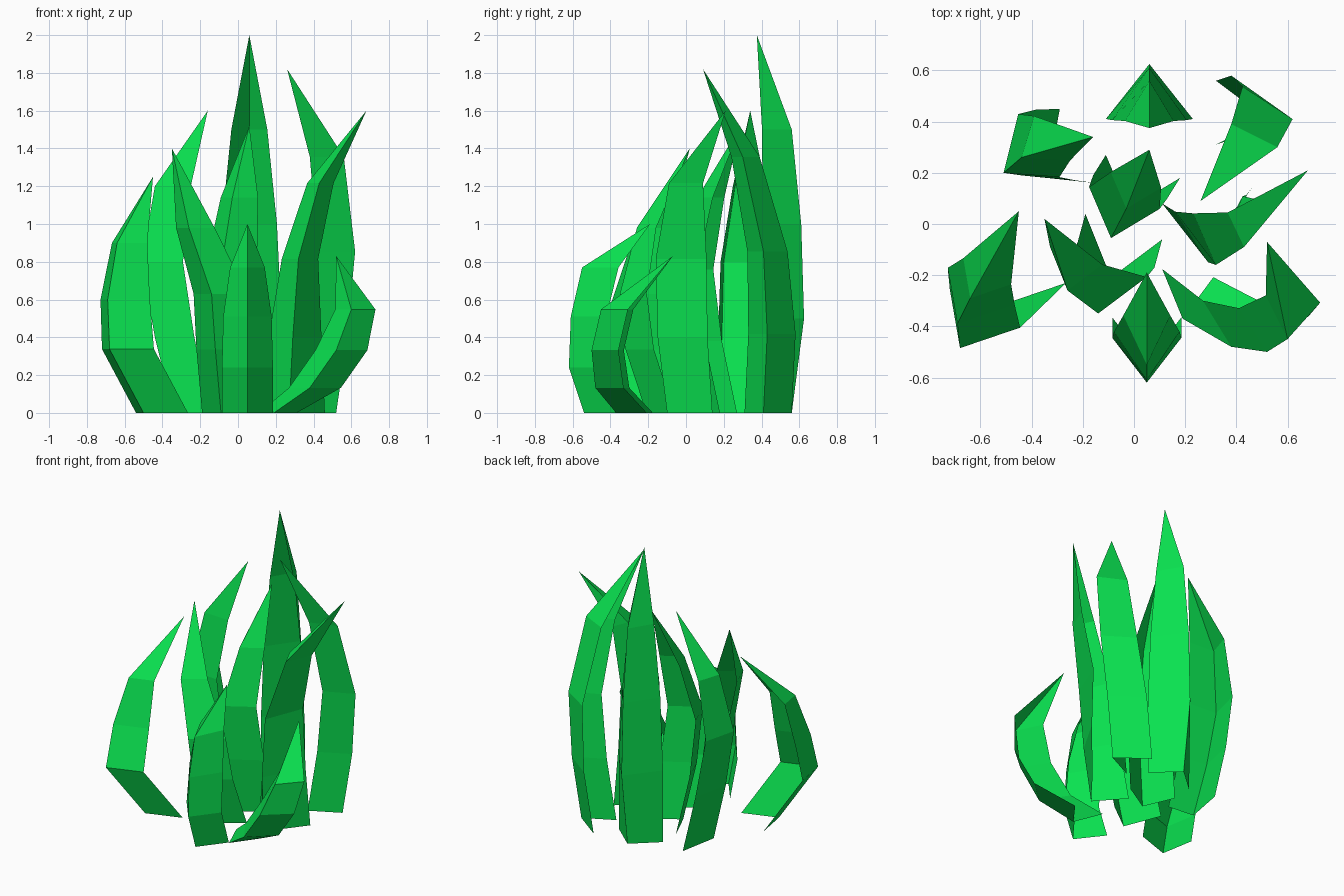
import bpy

leaf = bpy.data.materials.new("leaf_green")
leaf.diffuse_color = (0.003, 0.76, 0.08, 1)


def blade(name, spine, tip, side_a, side_b, taper=(1, 1, 0.95, 0.68), taper_y=None,
          rows=(0, 0.25, 0.5, 0.75)):
    """V-section leaf: a spine path with an edge on each side, closing at the tip."""
    verts, faces = [], []
    for (x, y), kx, ky, t in zip(spine, taper, taper_y or taper, rows):
        z = t * tip[2]
        verts += [(x + side_a[0] * kx, y + side_a[1] * ky, z),
                  (x, y, z),
                  (x + side_b[0] * kx, y + side_b[1] * ky, z)]
    n = len(verts)
    verts.append(tip)
    for i in range(0, n - 3, 3):
        faces += [(i + j, i + j + 1, i + j + 4, i + j + 3) for j in (0, 1)]
    faces += [(n - 3, n - 2, n), (n - 2, n - 1, n)]
    mesh = bpy.data.meshes.new(name)
    mesh.from_pydata(verts, [], faces)
    mesh.materials.append(leaf)
    bpy.context.collection.objects.link(bpy.data.objects.new(name, mesh))


# Tall rear blades
blade("back_blade", [(.06, .56), (.06, .625), (.06, .61), (.06, .56)], (.06, .375, 2.0),
      (-.17, -.15), (.17, -.15), taper=(1, 1, .86, .56), taper_y=(1, 1.43, 1.36, 1.05))
blade("back_right_blade", [(.52, .41), (.58, .43), (.62, .41), (.56, .30)], (.26, .09, 1.82),
      (-.2, .15), (-.2, -.1), taper=(1, 1, .98, .9), taper_y=(1, 1, .85, .6),
      rows=(0, .23, .47, .745))
blade("back_left_blade", [(-.34, .18), (-.44, .19), (-.51, .2), (-.44, .26)], (-.16, .34, 1.6),
      (.05, .27), (.19, -.02), taper=(1, 1.1, 1.15, 1), taper_y=(1, .95, .85, .6))

# Middle blades
blade("right_blade", [(.27, -.1), (.29, -.15), (.32, -.16), (.43, -.09)], (.68, .21, 1.6),
      (-.16, .18), (.19, .24), taper=(1, .8, .55, .4), taper_y=(1, 1.1, 1.12, .75),
      rows=(0, .25, .51, .76))
blade("centre_blade", [(-.02, .06), (-.07, -.02), (-.09, -.055), (-.03, .06)], (.06, .29, 1.52),
      (-.09, .21), (.2, .12))
blade("left_centre_blade", [(-.09, -.21), (-.12, -.32), (-.14, -.35), (-.26, -.26)], (-.35, .02, 1.4),
      (-.1, .25), (.2, .15), rows=(0, .24, .45, .7))

# Short outer blades
blade("left_blade", [(-.5, -.31), (-.68, -.485), (-.69, -.39), (-.64, -.29)], (-.45, .05, 1.25),
      (-.04, .23), (.235, .08), rows=(0, .27, .48, .72))
blade("front_blade", [(.05, -.54), (.05, -.62), (.05, -.61), (.05, -.55)], (.05, -.19, 1.0),
      (-.135, .175), (.135, .175), taper_y=(1, 1, 1.08, 1.1), rows=(0, .24, .51, .77))
blade("front_right_blade", [(.19, -.37), (.38, -.48), (.52, -.5), (.6, -.45)], (.52, -.07, .83),
      (-.1, .18), (.15, .15), taper=(.8, 1.1, 1.1, .85), taper_y=(1.08, 1, .95, .95),
      rows=(0, .16, .4, .66))
